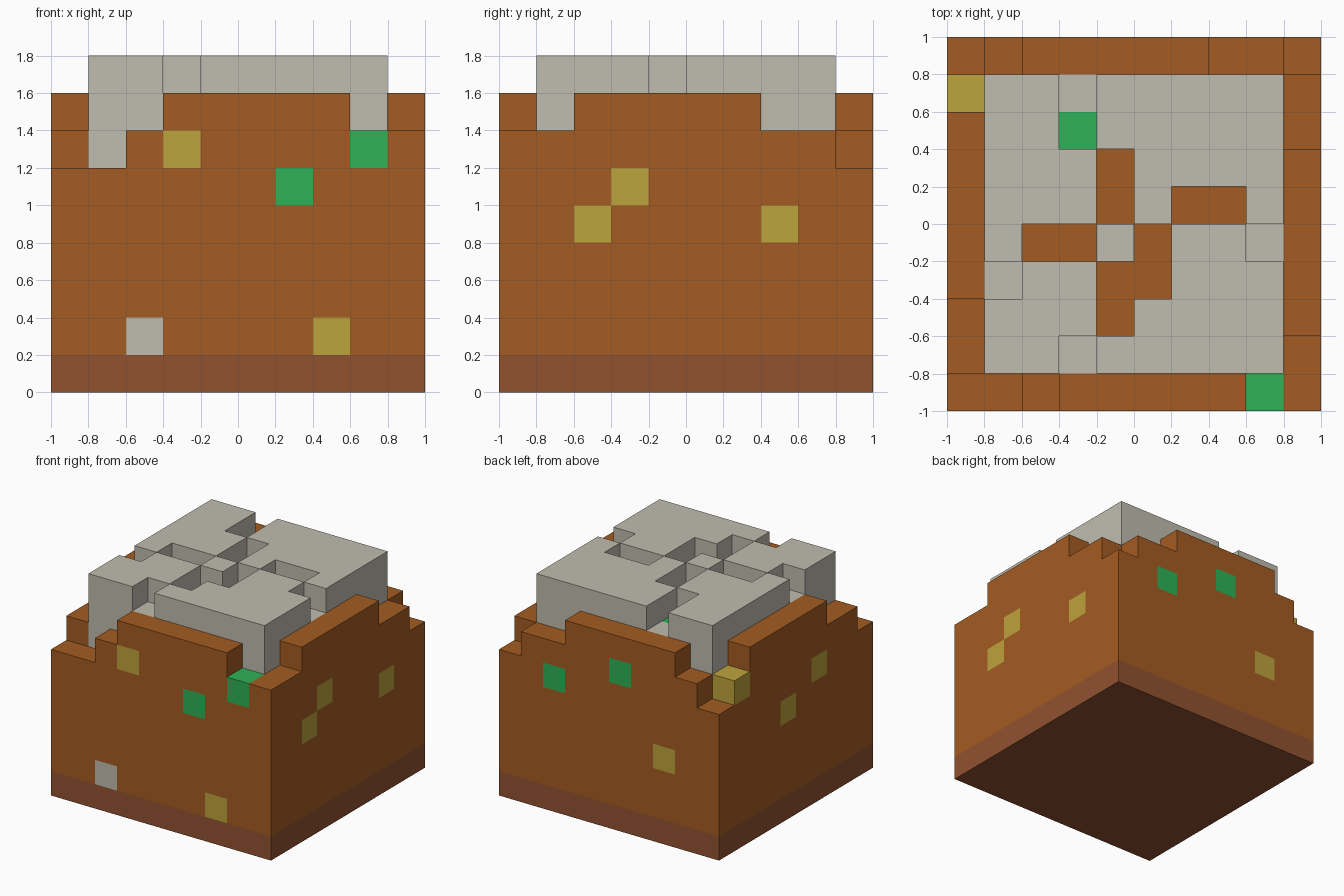
import bpy, bmesh
from mathutils import Vector

old = bpy.data.objects.get("Cube")
if old:
    bpy.data.objects.remove(old, do_unlink=True)

SIZE = 0.2   # edge of one block
N = 10       # blocks per side


def material(name, rgb):
    linear = [((c / 255 + 0.055) / 1.055) ** 2.4 for c in rgb] + [1]
    mat = bpy.data.materials.new(name)
    mat.use_nodes = True
    mat.diffuse_color = linear
    mat.node_tree.nodes["Principled BSDF"].inputs["Base Color"].default_value = linear
    return mat


def block(xs, ys, zs):
    """Set of cells; each argument is an index or a (first, last) pair."""
    rx, ry, rz = [range(a[0], a[1] + 1) if isinstance(a, tuple) else (a,)
                  for a in (xs, ys, zs)]
    return {(x, y, z) for x in rx for y in ry for z in rz}


# Crumb cells set into the outer walls
LAST = N - 1
green = {(8, 0, 6), (6, 0, 5), (7, LAST, 5), (4, LAST, 6), (3, 7, 7)}
yellow = {(3, 0, 6), (7, 0, 1), (LAST, 2, 4), (LAST, 3, 5), (LAST, 7, 4),
          (2, LAST, 3), (0, 5, 4), (0, 3, 5), (0, 8, 6)}
pale = {(2, 0, 1)}

# Cake body with a stepped rim
base = block((0, LAST), (0, LAST), 0)
cake = block((0, LAST), (0, LAST), (1, 5))
cake |= block((2, 9), 0, 6) | block(9, (0, 8), 6) | block((1, 8), 9, 6) | block(0, (1, 8), 6)
cake |= block((3, 7), 0, 7) | block(9, (2, 6), 7) | block((2, 6), 9, 7) | block(0, (3, 7), 7)

# Frosting slab with carved grooves and edge notches
grooves = (block(4, (5, 6), 8) | block((6, 7), 5, 8) | block((2, 3), 4, 8)
           | block(5, (3, 4), 8) | block(4, (2, 3), 8))
notches = {(3, 8, 8), (8, 4, 8), (1, 3, 8), (3, 1, 8), (3, 7, 8)}
groove_floor = {(x, y, 7) for x, y, z in grooves}
frosting = block((1, 8), (1, 8), (6, 8)) - grooves - notches - groove_floor
cake |= groove_floor

crumbs = green | yellow | pale
cake -= crumbs
frosting -= crumbs
solid = base | cake | frosting | crumbs


def build(name, cells, mat):
    """Mesh the exposed faces of a set of cells."""
    bm = bmesh.new()
    for cell in sorted(cells):
        for axis in range(3):
            for sign in (-1, 1):
                step = [0, 0, 0]
                step[axis] = sign
                if tuple(c + s for c, s in zip(cell, step)) in solid:
                    continue
                u, v, n = Vector(), Vector(), Vector(step)
                u[(axis + 1) % 3] = 0.5
                v[(axis + 2) % 3] = 0.5 * sign
                mid = Vector(cell) + Vector((0.5, 0.5, 0.5)) + n * 0.5
                corners = (mid - u - v, mid + u - v, mid + u + v, mid - u + v)
                bm.faces.new([bm.verts.new((p - Vector((N / 2, N / 2, 0))) * SIZE)
                              for p in corners])
    bmesh.ops.remove_doubles(bm, verts=bm.verts, dist=0.001)
    mesh = bpy.data.meshes.new(name)
    bm.to_mesh(mesh)
    bm.free()
    mesh.materials.append(mat)
    bpy.context.collection.objects.link(bpy.data.objects.new(name, mesh))


cream = material("cream frosting", (192, 188, 175))
build("cake_base", base, material("reddish brown", (145, 82, 48)))
build("cake_body", cake, material("cake brown", (164, 92, 34)))
build("frosting", frosting, cream)
build("pale_crumb", pale, cream)
build("green_crumbs", green, material("candy green", (46, 178, 86)))
build("yellow_crumbs", yellow, material("candy yellow", (190, 163, 60)))
